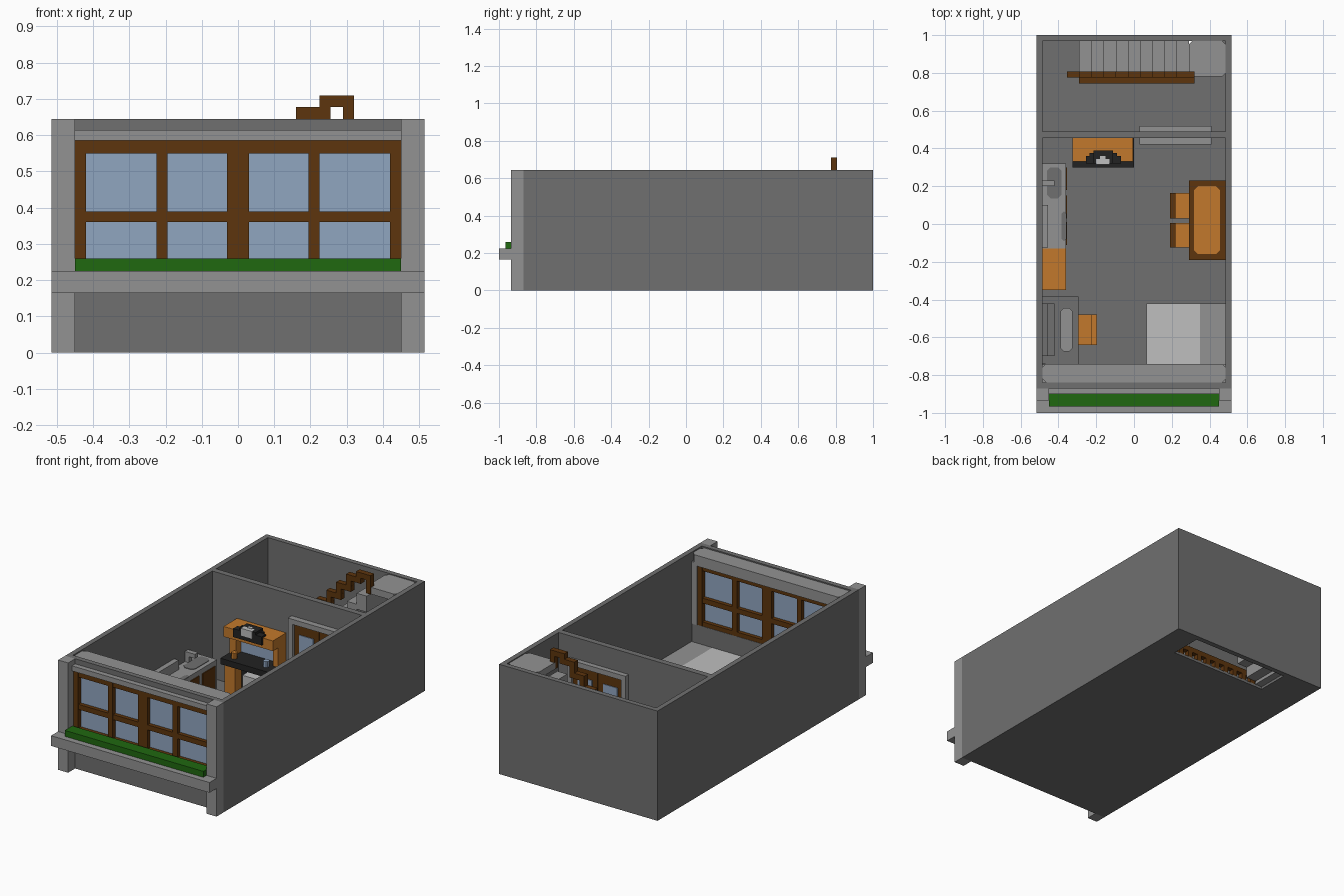
import bpy, bmesh

cube = bpy.data.objects.get("Cube")
if cube:
    bpy.data.objects.remove(cube, do_unlink=True)


def material(name, r, g, b):
    m = bpy.data.materials.new(name)
    m.use_nodes = True
    m.diffuse_color = (r, g, b, 1)
    m.node_tree.nodes["Principled BSDF"].inputs["Base Color"].default_value = (r, g, b, 1)
    return m


WALL = material("dark grey", 0.16, 0.16, 0.16)
STONE = material("light grey", 0.29, 0.29, 0.29)
SHEET = material("pale grey", 0.52, 0.52, 0.52)
BROWN = material("dark wood", 0.11, 0.035, 0.004)
ORANGE = material("warm wood", 0.54, 0.19, 0.025)
GREEN = material("hedge green", 0.014, 0.14, 0.005)
GLASS = material("glass blue", 0.28, 0.38, 0.53)
BLACK = material("black", 0.016, 0.016, 0.016)


def boxes(name, mat, *specs, cut=0):
    """One object from boxes (x0, x1, y0, y1, z0, z1); cut chamfers upright edges."""
    bm = bmesh.new()
    for x0, x1, y0, y1, z0, z1 in specs:
        verts = bmesh.ops.create_cube(bm, size=1)["verts"]
        for v in verts:
            v.co = ((x0 + x1) / 2 + v.co.x * (x1 - x0),
                    (y0 + y1) / 2 + v.co.y * (y1 - y0),
                    (z0 + z1) / 2 + v.co.z * (z1 - z0))
    if cut:
        upright = [e for e in bm.edges
                   if abs(e.verts[0].co.z - e.verts[1].co.z) > 1e-4]
        bmesh.ops.bevel(bm, geom=upright, offset=cut, segments=1, affect='EDGES')
    mesh = bpy.data.meshes.new(name)
    bm.to_mesh(mesh)
    bm.free()
    mesh.materials.append(mat)
    ob = bpy.data.objects.new(name, mesh)
    bpy.context.collection.objects.link(ob)
    return ob


H = 0.645   # wall height
F = 0.015   # floor thickness

# Shell: floor with a stairwell opening, outer walls and partition
boxes("floor", WALL,
      (-.515, .515, -.87, .78, 0, F), (-.515, .515, .97, 1, 0, F),
      (-.515, -.27, .78, .97, 0, F), (.36, .515, .78, .97, 0, F))
boxes("outer_walls", WALL,
      (-.515, -.485, -.87, 1, 0, H), (.485, .515, -.87, 1, 0, H),
      (-.485, .485, .97, 1, 0, H))
boxes("partition_wall", WALL,
      (-.485, .03, .455, .49, F, H), (.41, .485, .455, .49, F, H),
      (.03, .41, .455, .49, .50, H))
boxes("front_wall", WALL,
      (-.485, .485, -.87, -.75, 0, .225), (-.485, .485, -.87, -.84, .585, H))

# Facade
for s, side in ((-1, "right"), (1, "left")):
    xs = sorted((s * .45, s * .515))
    boxes(side + "_pillar", STONE, (*xs, -.935, -.87, 0, H))
    xs = sorted((s * .45, s * .485))
    boxes(side + "_window_jamb", STONE, (*xs, -.87, -.745, .225, .59))
boxes("balcony_ledge", STONE, (-.515, .515, -1, -.87, .165, .225))
boxes("window_cornice", STONE, (-.45, .45, -.90, -.87, .585, .615))
boxes("inner_lintel", STONE, (-.485, .485, -.84, -.74, .575, .638), cut=.02)
boxes("hedge", GREEN, (-.45, .45, -.965, -.895, .225, .26))

# Large window
Y0, Y1 = -.885, -.75
uprights = ((-.45, -.42), (-.225, -.195), (-.03, .03), (.195, .225), (.42, .45))
rails = ((.225, .25), (.36, .39), (.55, .585))
boxes("window_frame", BROWN,
      *[(a, b, Y0, Y1, .225, .585) for a, b in uprights],
      *[(-.45, .45, Y0 + .002, Y1 - .002, a, b) for a, b in rails])
boxes("window_panes", GLASS,
      *[(uprights[i][1], uprights[i + 1][0], -.86, -.775, rails[j][1], rails[j + 1][0])
        for i in range(4) for j in range(2)])

# Double door in the partition
boxes("door_frame", STONE, (.03, .06, .42, .52, F, .52), (.38, .41, .42, .52, F, .52),
      (.06, .38, .42, .52, .49, .52))
boxes("door_leaves", BROWN, (.06, .217, .44, .505, F, .49), (.223, .38, .44, .505, F, .49))
boxes("door_panes", GLASS,
      *[(x, x + .095, .436, .509, z, z + h) for x in (.09, .255)
        for z, h in ((.10, .13), (.28, .15))], cut=.002)

# Staircase with landing
N, RUN, RISE = 9, .0645, .0645
treads = [(-.29 + i * RUN, -.29 + (i + 1) * RUN, .78, .97,
           max(F, i * RISE - .03), (i + 1) * RISE) for i in range(N)]
boxes("stair_treads", STONE, *treads)
boxes("stair_landing", STONE, (.29, .485, .78, .97, .60, .64), cut=.02)

# Stepped handrail: a bar per tread joined by short posts
rail = [(.225, .32, .775, .808, .678, .71), (.29, .32, .775, .808, .60, .68)]
for k in range(1, 10):
    x, top = .225 - k * RUN, .7425 - k * RISE
    rail.append((x, x + .095, .775, .808, top - .033, top))
    rail.append((x, x + .03, .775, .808, max(F, top - .0975), top - .033))
boxes("stair_handrail", BROWN, *rail)
boxes("stairwell_balustrade", BROWN, (-.29, .32, .745, .775, .055, .085),
      *[(-.29 + i * RUN, -.26 + i * RUN, .745, .775, F, .055) for i in range(10)])

# Sideboard with mirror, against the partition
boxes("sideboard_base", ORANGE, (-.32, -.25, .33, .455, F, .20), (-.07, 0, .33, .455, F, .20))
boxes("sideboard_recess", BLACK, (-.25, -.07, .39, .455, F, .20))
boxes("sideboard_hearth", SHEET, (-.21, -.11, .34, .39, F, .15))
boxes("sideboard_top", BLACK, (-.325, 0, .30, .455, .20, .235))
boxes("mirror_posts", ORANGE, (-.32, -.28, .38, .455, .235, .35),
      (-.04, -.005, .38, .455, .235, .35))
boxes("mirror", GLASS, (-.28, -.04, .43, .455, .235, .35))
boxes("sideboard_canopy", ORANGE, (-.325, -.005, .33, .455, .35, .41))
boxes("clock_case", BLACK, (-.255, -.07, .32, .36, .37, .42), (-.235, -.09, .36, .375, .41, .425),
      (-.215, -.11, .32, .39, .37, .435))
boxes("clock_face", SHEET, (-.20, -.13, .315, .345, .395, .438), (-.18, -.15, .34, .36, .41, .44))
boxes("vase", ORANGE, (-.28, -.25, .33, .36, .235, .27), cut=.007)
boxes("bottle", GLASS, (-.08, -.05, .34, .37, .235, .27), cut=.007)

# Kitchen run along the right wall
boxes("kitchen_counter", STONE, (-.485, -.36, -.13, .32, F, .21))
boxes("counter_doors", BROWN, *[(-.362, -.355, y, y + .12, .04, .18) for y in (-.11, .03, .18)])
boxes("sink_basin", WALL, (-.46, -.385, .135, .30, .205, .213), cut=.018)
boxes("tap", STONE, (-.485, -.46, .20, .23, .21, .27), (-.46, -.42, .20, .23, .245, .27))
boxes("cooker_back", STONE, (-.485, -.455, -.125, .10, .21, .265))
boxes("cooker_panel", WALL, (-.385, -.357, -.09, .065, .205, .212), cut=.012)
boxes("kitchen_cupboard", ORANGE, (-.485, -.36, -.35, -.13, F, .21))

# Desk with screen, keyboard and chair
boxes("desk", WALL, (-.485, -.295, -.74, -.385, .14, .165),
      (-.485, -.295, -.74, -.72, F, .14), (-.485, -.295, -.405, -.385, F, .14))
boxes("desk_screen", WALL, (-.485, -.455, -.70, -.42, .165, .28),
      (-.455, -.42, -.70, -.42, .165, .18))
boxes("desk_pad", STONE, (-.39, -.325, -.675, -.445, .165, .173), cut=.018)


def chair(name, x, y0, y1, back_x, back_mat):
    """Block chair: four legs, a seat and an upright back."""
    seat = (x, x + .07, y0, y1, .08, .10)
    legs = [(a, a + .015, b, b + .015, F, .08)
            for a in (x, x + .055) for b in (y0, y1 - .015)]
    boxes(name + "_seat", ORANGE, seat, *legs)
    boxes(name + "_back", back_mat, (back_x, back_x + .03, y0, y1, F, .20))


chair("desk_chair", -.295, -.64, -.478, -.225, ORANGE)
chair("rear_dining_chair", .22, .03, .165, .19, BROWN)
chair("front_dining_chair", .22, -.125, .005, .19, BROWN)

# Dining table
boxes("dining_table", BROWN, (.29, .485, -.19, .23, .13, .16),
      *[(x, x + .025, y, y + .025, F, .13) for x in (.295, .455) for y in (-.185, .20)])
boxes("table_inlay", ORANGE, (.318, .455, -.16, .20, .155, .164), cut=.02)

# Bed
boxes("bed_mattress", SHEET, (.065, .35, -.745, -.42, F, .12))
boxes("bed_head", STONE, (.35, .485, -.745, -.42, F, .12))
